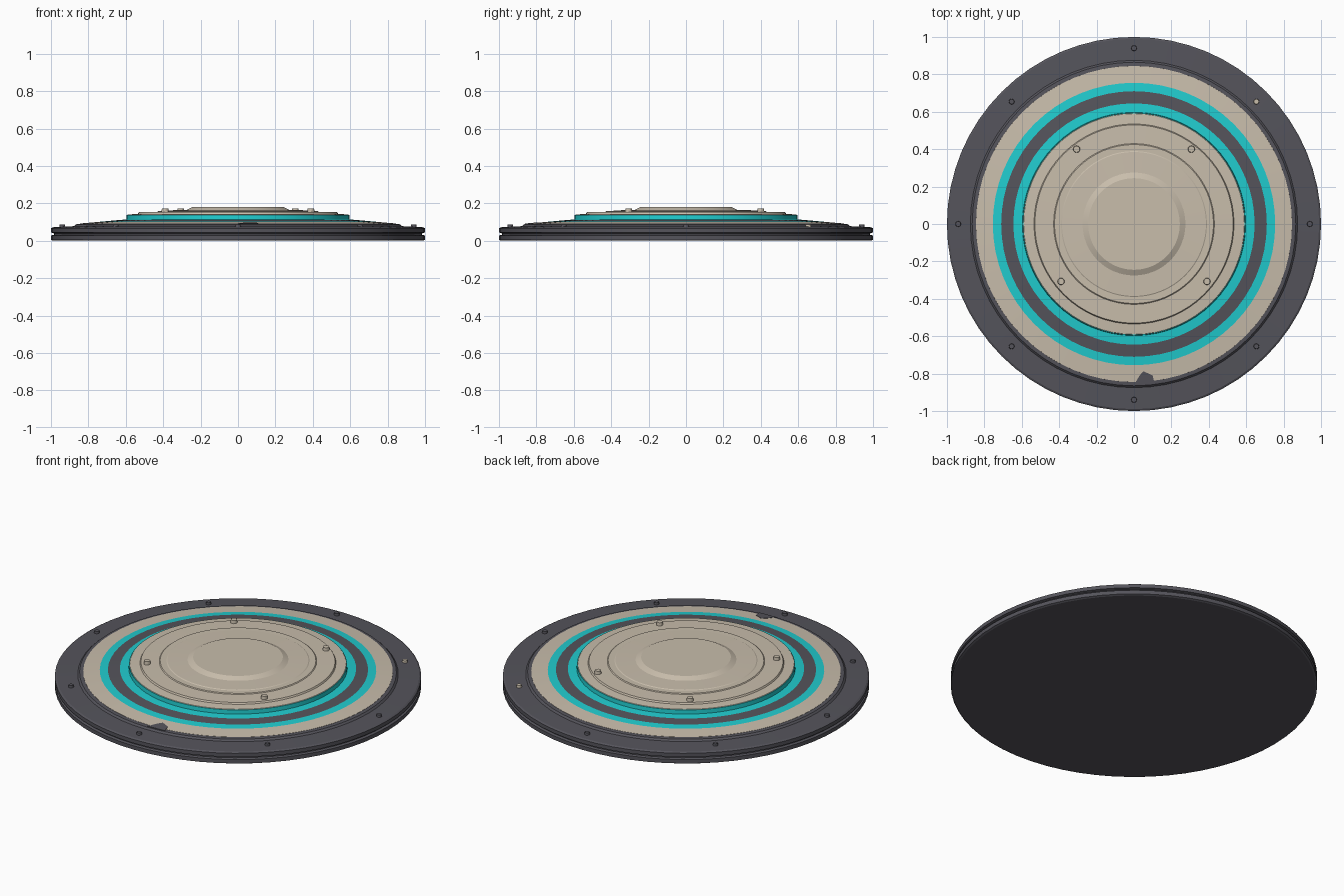
import bpy, bmesh, math

if "Cube" in bpy.data.objects:
    bpy.data.objects.remove(bpy.data.objects["Cube"])

def mat(name, c):
    m = bpy.data.materials.new(name)
    m.diffuse_color = (*c, 1)
    m.use_nodes = True
    m.node_tree.nodes["Principled BSDF"].inputs["Base Color"].default_value = m.diffuse_color
    return m

GREY = mat("dark grey", (0.09, 0.088, 0.105))
CREAM = mat("cream", (0.58, 0.51, 0.41))
CYAN = mat("cyan", (0.015, 0.6, 0.62))
SEG = 64

def finish(name, bm, mats):
    bmesh.ops.recalc_face_normals(bm, faces=bm.faces[:])
    me = bpy.data.meshes.new(name)
    bm.to_mesh(me)
    bm.free()
    for m in mats:
        me.materials.append(m)
    ob = bpy.data.objects.new(name, me)
    bpy.context.collection.objects.link(ob)
    bpy.ops.object.select_all(action='DESELECT')
    ob.select_set(True)
    bpy.context.view_layer.objects.active = ob
    bpy.ops.object.shade_smooth_by_angle(angle=math.radians(25))
    return ob

def lathe(name, profile, mats, idx=None, caps=(True, True)):
    """Spin (r, z) points around z; idx gives a material per segment."""
    bm = bmesh.new()
    rings = [[bm.verts.new((r * math.cos(a), r * math.sin(a), z))
              for a in (2 * math.pi * i / SEG for i in range(SEG))]
             for r, z in profile]
    for k in range(len(rings) - 1):
        for i in range(SEG):
            j = (i + 1) % SEG
            f = bm.faces.new((rings[k][i], rings[k][j], rings[k + 1][j], rings[k + 1][i]))
            f.material_index = idx[k] if idx else 0
    if caps[0]:
        bm.faces.new(rings[0][::-1])
    if caps[1]:
        f = bm.faces.new(rings[-1])
        f.material_index = idx[-1] if idx else 0
    return finish(name, bm, mats)

def bolt(name, x, y, z0, z1, r, m):
    bm = bmesh.new()
    bmesh.ops.create_cone(bm, cap_ends=True, segments=12, radius1=r, radius2=r * 0.85, depth=z1 - z0)
    bmesh.ops.translate(bm, verts=bm.verts[:], vec=(x, y, (z0 + z1) / 2))
    return finish(name, bm, [m])

# Base disc with a groove around the rim and a raised inner lip
lathe("base_rim", [(0.99, 0), (1, 0.005), (1, 0.028), (0.985, 0.032), (0.985, 0.04),
                   (1, 0.044), (1, 0.066), (0.99, 0.072), (0.875, 0.078), (0.865, 0.088),
                   (0.845, 0.091)], [GREY])

# Sloping collar with painted rings, then the cyan wall of the hub
lathe("striped_collar", [(0.846, 0.08), (0.845, 0.092), (0.755, 0.1), (0.71, 0.104),
                         (0.645, 0.11), (0.597, 0.114), (0.595, 0.138)],
      [CREAM, CYAN, GREY], [0, 0, 1, 2, 1, 1], caps=(False, True))

# Stepped cream hub
lathe("hub_cover", [(0.595, 0.134), (0.59, 0.14), (0.535, 0.144), (0.53, 0.153),
                    (0.43, 0.155), (0.425, 0.159), (0.39, 0.159), (0.385, 0.162),
                    (0.275, 0.165), (0.245, 0.18)], [CREAM])

# Outer bolts
for i in range(8):
    a = i * math.pi / 4
    r = 0.94 if i % 2 == 0 else 0.925
    bolt(f"rim_bolt_{i}", r * math.cos(a), r * math.sin(a), 0.065, 0.088, 0.016,
         CREAM if i == 1 else GREY)

# Hub bolts
for i, (x, y) in enumerate([(0.307, 0.4), (0.39, -0.307)]):
    for s in (-1, 1):
        bolt(f"hub_bolt_{i}_{s}", s * x, y, 0.145, 0.172, 0.02, CREAM)

# Small pointer mark at the front of the cream ring
bm = bmesh.new()
pts = [(0.0, -0.86), (0.11, -0.855), (0.1, -0.81), (0.05, -0.787), (0.03, -0.81)]
top = [bm.verts.new((x, y, 0.0935 + 0.09 * (0.845 + y))) for x, y in pts]
face = bm.faces.new(top)
ext = bmesh.ops.extrude_face_region(bm, geom=[face])
bmesh.ops.translate(bm, verts=[v for v in ext["geom"] if isinstance(v, bmesh.types.BMVert)],
                    vec=(0, 0, -0.006))
finish("pointer_mark", bm, [GREY])
